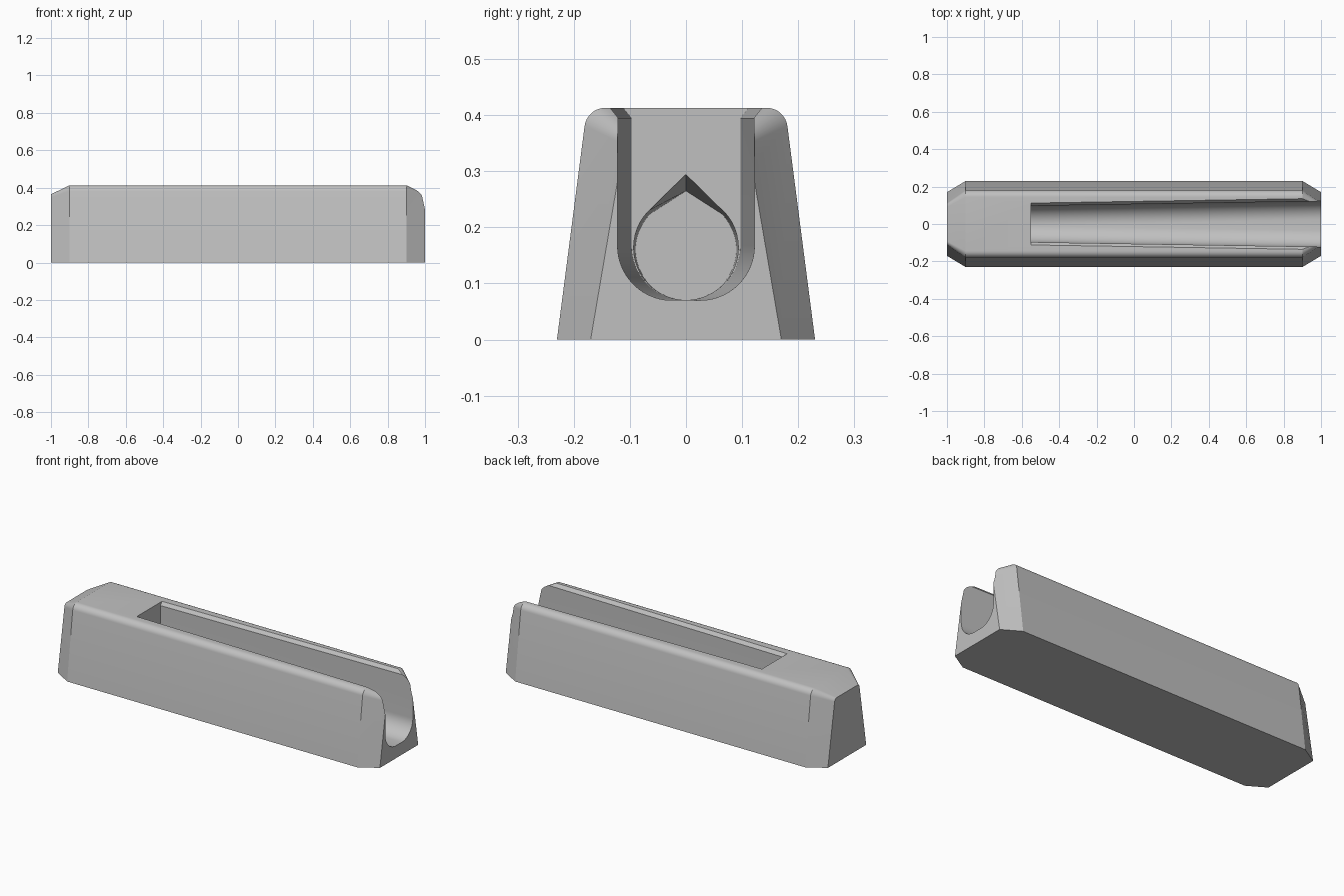
import bpy, bmesh
from math import cos, sin, pi, radians

cube = bpy.data.objects.get("Cube")
if cube:
    bpy.data.objects.remove(cube, do_unlink=True)

grey = bpy.data.materials.new("plain grey")
grey.use_nodes = True
grey.diffuse_color = (0.53, 0.53, 0.53, 1)
grey.node_tree.nodes["Principled BSDF"].inputs["Base Color"].default_value = grey.diffuse_color


def arc(cy, cz, r, start, end, steps):
    """Points on a circle in the YZ plane, angles in degrees."""
    angles = [radians(start + (end - start) * i / steps) for i in range(steps + 1)]
    return [(cy + r * cos(a), cz + r * sin(a)) for a in angles]


def mirrored(half):
    """Close a half profile by mirroring it across the centre plane."""
    return half + [(-y, z) for y, z in reversed(half) if abs(y) > 1e-6]


def loft(name, sections):
    """Skin matching YZ profiles placed at positions along X."""
    bm = bmesh.new()
    rings = [[bm.verts.new((x, y, z)) for y, z in pts] for x, pts in sections]
    for a, b in zip(rings, rings[1:]):
        for i in range(len(a)):
            j = (i + 1) % len(a)
            bm.faces.new((a[i], a[j], b[j], b[i]))
    bm.faces.new(rings[0])
    bm.faces.new(rings[-1])
    bmesh.ops.recalc_face_normals(bm, faces=bm.faces)
    mesh = bpy.data.meshes.new(name)
    bm.to_mesh(mesh)
    bm.free()
    mesh.materials.append(grey)
    obj = bpy.data.objects.new(name, mesh)
    bpy.context.collection.objects.link(obj)
    return obj


def body_profile(base, shoulder, top, r):
    """Tapered block section with rounded upper corners."""
    return mirrored([(base, 0)] + arc(shoulder - r, top - r, r, 8, 90, 8))


def slot_profile(x):
    """Round-bottomed slot that widens towards the open end."""
    spread = 0.025 * (x + 0.55) / 1.55
    r = 0.097
    w = r + spread
    floor = arc(spread, 0.07 + r, r, -90, 0, 14)
    return mirrored(floor + [(w, 0.395), (w + 0.015, 0.413), (w + 0.015, 0.5)])


def teardrop(r, peak):
    """Round bore with a pointed roof."""
    return mirrored(arc(0, 0.0705 + r, r, -90, 45, 18) + [(0, peak)])


# Block with chamfered ends
full = body_profile(0.23, 0.181, 0.413, 0.037)
end = body_profile(0.17, 0.111, 0.365, 0.02)
body = loft("holder_body", [(-1, end), (-0.9, full), (0.9, full), (1, end)])

# Open slot and the pointed bore behind it
cutters = [
    loft("slot_cutter", [(x, slot_profile(x)) for x in (-0.55, 1.02)]),
    loft("bore_cutter", [(-0.54, teardrop(0.0935, 0.295)), (-0.85, teardrop(0.09, 0.265))]),
]
bpy.context.view_layer.objects.active = body
for cutter in cutters:
    cutter.hide_render = True
    mod = body.modifiers.new("cut", "BOOLEAN")
    mod.operation = "DIFFERENCE"
    mod.solver = "EXACT"
    mod.object = cutter
    bpy.ops.object.modifier_apply(modifier=mod.name)
for cutter in cutters:
    bpy.data.objects.remove(cutter, do_unlink=True)

for obj in bpy.context.selected_objects:
    obj.select_set(False)
body.select_set(True)
bpy.ops.object.shade_smooth_by_angle(angle=radians(20))
